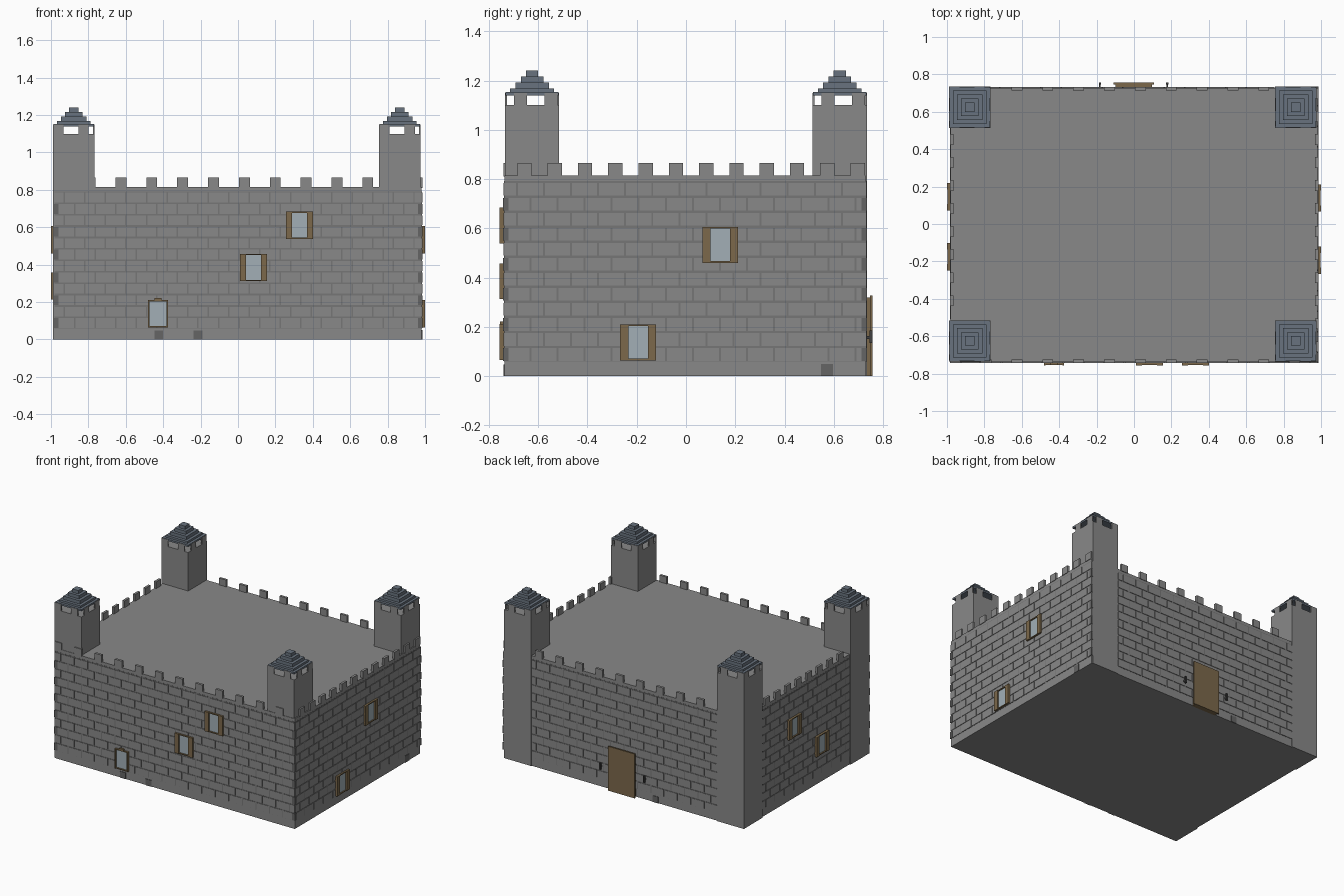
import bpy, bmesh
from mathutils import Matrix, Vector

if "Cube" in bpy.data.objects:
    bpy.data.objects.remove(bpy.data.objects["Cube"])


def material(name, r, g, b):
    m = bpy.data.materials.new(name)
    m.diffuse_color = (r, g, b, 1)
    m.use_nodes = True
    m.node_tree.nodes["Principled BSDF"].inputs["Base Color"].default_value = m.diffuse_color
    return m


WOOD = material("wood", 0.20, 0.14, 0.07)
GLASS = material("glass", 0.36, 0.43, 0.47)
SLATE = material("slate", 0.14, 0.17, 0.21)
STONE = material("stone", 0.25, 0.25, 0.25)
MORTAR = material("mortar", 0.18, 0.18, 0.18)
DARK = material("dark_stone", 0.13, 0.13, 0.13)
IRON = material("iron", 0.05, 0.05, 0.05)


def build(name, boxes, mat):
    """One object out of axis-aligned boxes (x0, x1, y0, y1, z0, z1)."""
    bm = bmesh.new()
    for x0, x1, y0, y1, z0, z1 in boxes:
        size = Vector((x1 - x0, y1 - y0, z1 - z0))
        mid = Vector((x0 + x1, y0 + y1, z0 + z1)) / 2
        bmesh.ops.create_cube(bm, size=1, matrix=Matrix.Translation(mid) @ Matrix.Diagonal(size).to_4x4())
    me = bpy.data.meshes.new(name)
    bm.to_mesh(me)
    bm.free()
    me.materials.append(mat)
    ob = bpy.data.objects.new(name, me)
    bpy.context.collection.objects.link(ob)
    return ob


def on(side, u0, u1, z0, z1, d0, d1):
    """Box on one wall: u runs along the wall, d is distance outward."""
    if side == "front":
        return (u0, u1, -d1, -d0, z0, z1)
    if side == "back":
        return (u0, u1, d0, d1, z0, z1)
    if side == "right":
        return (d0, d1, u0, u1, z0, z1)
    return (-d1, -d0, u0, u1, z0, z1)


# castle body with flat roof
build("castle_body", [(-0.98, 0.982, -0.738, 0.728, 0, 0.815)], STONE)

# per wall: surface distance, brick extent, merlon start, merlon pitch
WALLS = {
    "front": (0.738, -0.98, 0.982, -0.985, 0.165),
    "right": (0.982, -0.738, 0.732, -0.685, 0.123),
    "back": (0.728, -0.77, 0.75, -0.985, 0.165),
    "left": (0.980, -0.51, 0.52, -0.685, 0.123),
}
ROW, BRICK = 0.061, 0.11
for side, (d, a, b, start, pitch) in WALLS.items():
    # mortar panel and staggered brick courses
    build(side + "_mortar", [on(side, a, b, 0.06, 0.792, d - 0.01, d + 0.001)], MORTAR)
    bricks = []
    for r in range(12):
        z = 0.062 + r * ROW
        u = a - (BRICK / 2 if r % 2 else 0)
        while u < b:
            u0, u1 = max(u, a), min(u + BRICK - 0.008, b)
            if u1 - u0 > 0.01:
                bricks.append(on(side, u0, u1, z, z + ROW - 0.009, d - 0.005, d + 0.004))
            u += BRICK
    build(side + "_bricks", bricks, STONE)
    # battlements
    merlons = []
    for i in range(12):
        u0 = start + i * pitch
        if side in ("front", "right") or a - 0.01 <= u0 and u0 + 0.06 <= b + 0.01:
            merlons.append(on(side, u0, u0 + 0.058, 0.81, 0.865, d - 0.014, d + 0.004))
    build(side + "_battlements", merlons, STONE)

# dark quoins on the bricked front and right corners
quoins = []
for r in range(0, 12, 2):
    z = 0.062 + r * ROW
    quoins += [on("front", -0.985, -0.96, z, z + 0.052, 0.73, 0.743),
               on("front", 0.962, 0.986, z, z + 0.052, 0.73, 0.743),
               on("right", -0.742, -0.72, z, z + 0.052, 0.975, 0.987),
               on("right", 0.712, 0.734, z, z + 0.052, 0.975, 0.987)]
build("corner_quoins", quoins, DARK)

# four corner towers with open parapet and stepped roof
for name, x, y in (("front_left", -0.988, -0.735), ("front_right", 0.755, -0.735),
                   ("back_left", -0.988, 0.514), ("back_right", 0.755, 0.514)):
    w, t = 0.22, 0.008
    build(name + "_tower", [(x, x + w, y, y + w, 0, 1.10)], STONE)
    posts = []
    for u in (0.0, 0.135):
        for v in (0, w - t):
            posts.append((x + u, x + u + 0.055, y + v, y + v + t, 1.095, 1.15))
    for u in (0.037, 0.16):
        for v in (0, w - t):
            posts.append((x + v, x + v + t, y + u, y + u + 0.053, 1.095, 1.15))
    build(name + "_tower_parapet", posts, STONE)
    cx, cy = x + w / 2, y + w / 2
    steps = [(0.108, 1.14, 1.153), (0.089, 1.152, 1.168), (0.068, 1.167, 1.192),
             (0.046, 1.191, 1.216), (0.025, 1.215, 1.24)]
    build(name + "_tower_roof", [(cx - h, cx + h, cy - h, cy + h, z0, z1) for h, z0, z1 in steps], SLATE)


def window(name, side, u, z, w=0.146, shutter=0.034):
    """Wooden frame with side shutters around a recessed pane; u, z is the low corner."""
    d, h, bar = WALLS[side][0], 0.146, 0.007
    out = {"front": 0.757, "right": 1.0, "left": 1.0}[side]
    build(name + "_frame", [
        on(side, u, u + shutter, z, z + h, d - 0.01, out),
        on(side, u + w - shutter, u + w, z, z + h, d - 0.01, out),
        on(side, u + shutter, u + w - shutter, z, z + bar, d - 0.01, out - 0.003),
        on(side, u + shutter, u + w - shutter, z + h - bar, z + h, d - 0.01, out - 0.003)], WOOD)
    build(name + "_glass", [on(side, u + shutter, u + w - shutter, z + bar, z + h - bar,
                               d - 0.005, d + 0.007)], GLASS)


window("front_upper_window", "front", 0.256, 0.538)
window("front_middle_window", "front", 0.010, 0.312)
window("front_lower_window", "front", -0.482, 0.065, 0.108, 0.009)
window("right_upper_window", "right", 0.066, 0.460)
window("right_lower_window", "right", -0.267, 0.064)
window("left_upper_window", "left", 0.072, 0.460)
window("left_lower_window", "left", -0.248, 0.213)
build("front_lower_window_cap", [on("front", -0.446, -0.410, 0.21, 0.222, 0.735, 0.755)], WOOD)

# back door with two lamps
build("door_frame", [on("back", -0.10, 0.095, 0, 0.32, 0.72, 0.749)], WOOD)
build("door_panel", [on("back", -0.11, 0.108, 0, 0.328, 0.747, 0.757)], WOOD)
lamps = []
for u in (-0.182, 0.178):
    lamps += [on("back", u - 0.006, u + 0.006, 0.135, 0.185, 0.745, 0.757),
              on("back", u - 0.004, u + 0.004, 0.15, 0.162, 0.725, 0.747)]
build("door_lamps", lamps, IRON)

# dark foundation stones
build("foundation_stones", [
    on("front", -0.447, -0.40, 0, 0.047, 0.73, 0.742),
    on("front", -0.237, -0.19, 0, 0.047, 0.73, 0.742),
    on("right", 0.548, 0.596, 0, 0.05, 0.975, 0.986),
    on("back", -0.285, -0.238, 0, 0.047, 0.72, 0.732)], DARK)
